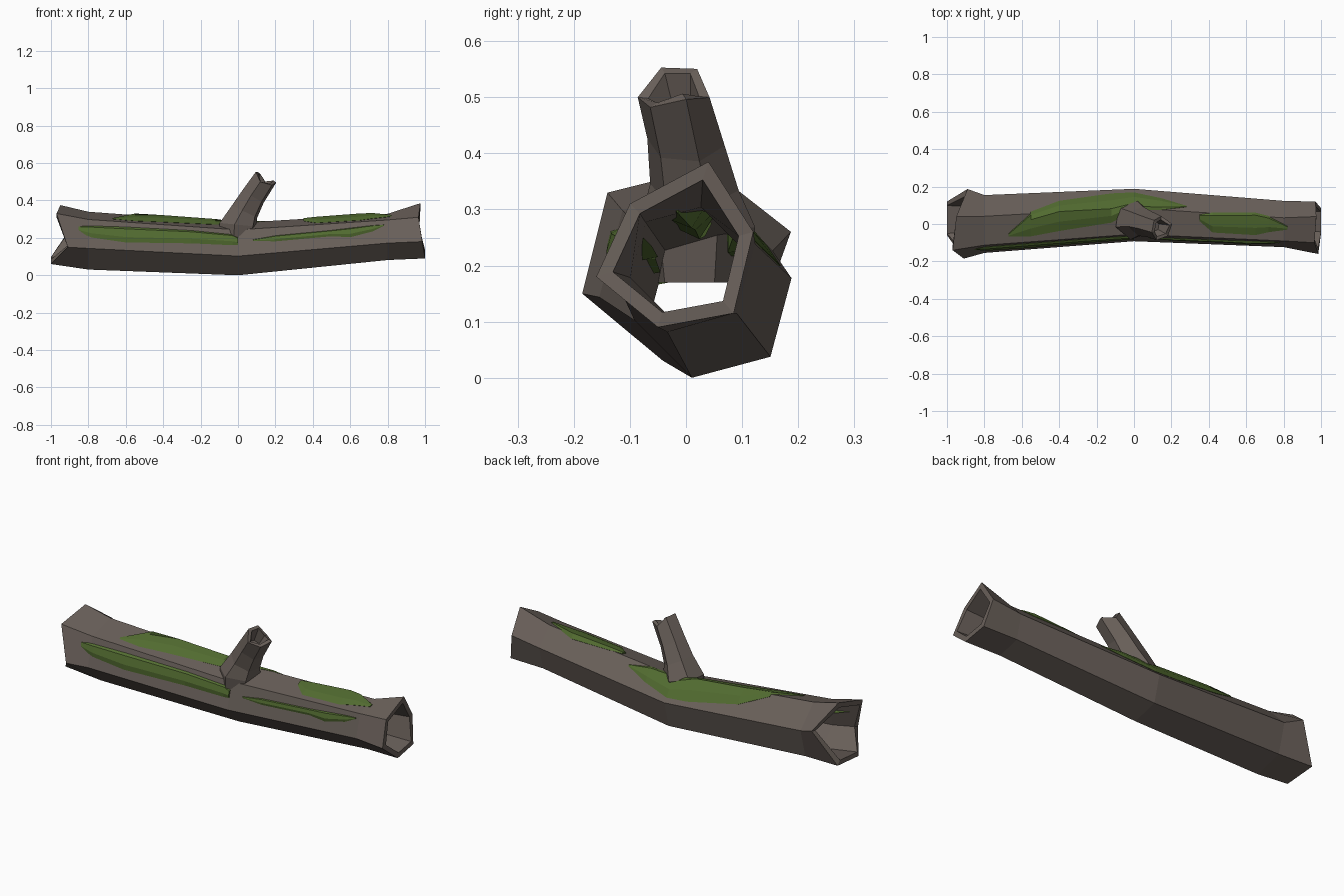
import bpy, bmesh, math
from mathutils import Vector

if "Cube" in bpy.data.objects:
    bpy.data.objects.remove(bpy.data.objects["Cube"])


def material(name, rgb):
    m = bpy.data.materials.new(name)
    m.diffuse_color = (*rgb, 1)
    m.use_nodes = True
    m.node_tree.nodes["Principled BSDF"].inputs["Base Color"].default_value = m.diffuse_color
    return m


BARK = material("bark", (0.14, 0.115, 0.10))
MOSS = material("moss", (0.085, 0.15, 0.03))


def loft(name, rings, mat, loop=False, caps=False):
    """Skin a list of equal-length point rings into a flat-shaded mesh."""
    bm = bmesh.new()
    vs = [[bm.verts.new(p) for p in r] for r in rings]
    n = len(vs[0])
    pairs = list(zip(vs, vs[1:]))
    if loop:
        pairs.append((vs[-1], vs[0]))
    for a, b in pairs:
        for i in range(n):
            j = (i + 1) % n
            bm.faces.new((a[i], a[j], b[j], b[i]))
    if caps:
        bm.faces.new(vs[0])
        bm.faces.new(vs[-1])
    bmesh.ops.recalc_face_normals(bm, faces=bm.faces)
    me = bpy.data.meshes.new(name)
    bm.to_mesh(me)
    bm.free()
    me.materials.append(mat)
    ob = bpy.data.objects.new(name, me)
    bpy.context.collection.objects.link(ob)
    return ob


# Bent six-sided trunk: stations are x, y, z, radius
STATIONS = [(-0.8, 0, 0.185, 0.16), (0, 0.048, 0.14, 0.145), (0.8, 0, 0.205, 0.128)]


def station(x):
    a, b = (STATIONS[0], STATIONS[1]) if x < 0 else (STATIONS[1], STATIONS[2])
    t = (x - a[0]) / (b[0] - a[0])
    return [p + (q - p) * t for p, q in zip(a, b)]


def surf(x, u, off=0.0):
    """Point on the trunk; u counts hexagon corners, off is height above bark."""
    _, y, z, r = station(x)

    def corner(k):
        a = math.radians(15 + 60 * k)
        return Vector((0, math.cos(a), math.sin(a))) * r
    k = math.floor(u)
    d = corner(k).lerp(corner(k + 1), u - k)
    return Vector((x, y, z)) + d * (1 + off / r)


def shrink(ring, f, dx=0.0):
    c = sum(ring, Vector()) / len(ring)
    return [c + (p - c) * f + Vector((p.x - c.x, 0, 0)) * (1 - f) + Vector((dx, 0, 0))
            for p in ring]


# Ragged flared rims at both ends
left_rim = [Vector(p) for p in [(-0.89, 0.187, 0.26), (-0.95, 0.04, 0.375), (-0.97, -0.14, 0.33),
                                (-0.91, -0.185, 0.15), (-1, -0.06, 0.06), (-1, 0.12, 0.075)]]
right_rim = [Vector(p) for p in [(0.97, 0.12, 0.26), (0.975, 0.04, 0.385), (0.965, -0.1, 0.31),
                                 (0.985, -0.16, 0.18), (1, -0.05, 0.09), (1, 0.085, 0.115)]]
outer = [left_rim] + [[surf(x, k) for k in range(6)] for x in (-0.8, 0, 0.8)] + [right_rim]
inner = [shrink(r, f) for r, f in zip(outer, (0.83, 0.8, 0.8, 0.8, 0.8))]
loft("hollow_trunk", outer + inner[::-1], BARK, loop=True)


# Broken branch stub: centre, radius, lean of each ring
def branch_ring(c, r, lean, ragged=(0,) * 6):
    out = []
    for k in range(6):
        a = math.radians(20 + 60 * k)
        x, y = r * math.cos(a), r * math.sin(a)
        out.append(Vector((c[0] + x * math.cos(lean) + ragged[k] * math.sin(lean),
                           c[1] + y,
                           c[2] - x * math.sin(lean) + ragged[k] * math.cos(lean))))
    return out


jag = (0.025, -0.005, 0.015, 0.01, -0.02, 0.0)
loft("branch_stub", [
    branch_ring((-0.01, 0.02, 0.17), 0.09, 0),
    branch_ring((0.0, 0.02, 0.27), 0.105, 0.1),
    branch_ring((0.035, 0.015, 0.34), 0.08, 0.45),
    branch_ring((0.08, 0.0, 0.42), 0.07, 0.55),
    branch_ring((0.14, -0.022, 0.51), 0.065, 0.6, jag),
    branch_ring((0.14, -0.022, 0.51), 0.046, 0.6, jag),
    branch_ring((0.11, -0.01, 0.455), 0.03, 0.6)], BARK, caps=True)


# Moss patches: each row is x, then the span of u across the trunk
def moss(name, rows):
    rings = []
    for x, lo, hi in rows:
        w = hi - lo
        m = min(max(1.0, lo + 0.35 * w), hi - 0.35 * w)
        h = 0.012 * min(1, w / 0.3)
        rings.append([surf(x, lo, 0.002), surf(x, (lo + m) / 2, h), surf(x, m, h),
                      surf(x, (m + hi) / 2, h), surf(x, hi, 0.002),
                      surf(x, m, -0.055 * min(1, w / 0.3))])
    loft(name, rings, MOSS, caps=True)


moss("moss_front_left", [(-0.92, 2.28, 2.33), (-0.78, 2.22, 2.62), (-0.6, 2.18, 2.72),
                         (-0.25, 2.15, 2.62), (-0.03, 2.2, 2.6), (0.0, 2.3, 2.58)])
moss("moss_front_right", [(0.08, 2.42, 2.47), (0.2, 2.33, 2.55), (0.5, 2.28, 2.52),
                          (0.6, 2.24, 2.62), (0.72, 2.2, 2.45), (0.78, 2.2, 2.25)])
moss("moss_back_top", [(-0.67, 1.65, 1.75), (-0.55, 0.9, 1.8), (-0.4, 0.45, 1.68),
                       (-0.12, 0.2, 1.5), (0.0, 0.2, 1.1), (0.15, 0.4, 1.0), (0.28, 0.7, 0.76)])
moss("moss_top_right", [(0.35, 1.1, 1.35), (0.42, 0.97, 1.78), (0.65, 0.82, 1.8),
                        (0.72, 0.95, 1.65), (0.82, 1.35, 1.5)])
